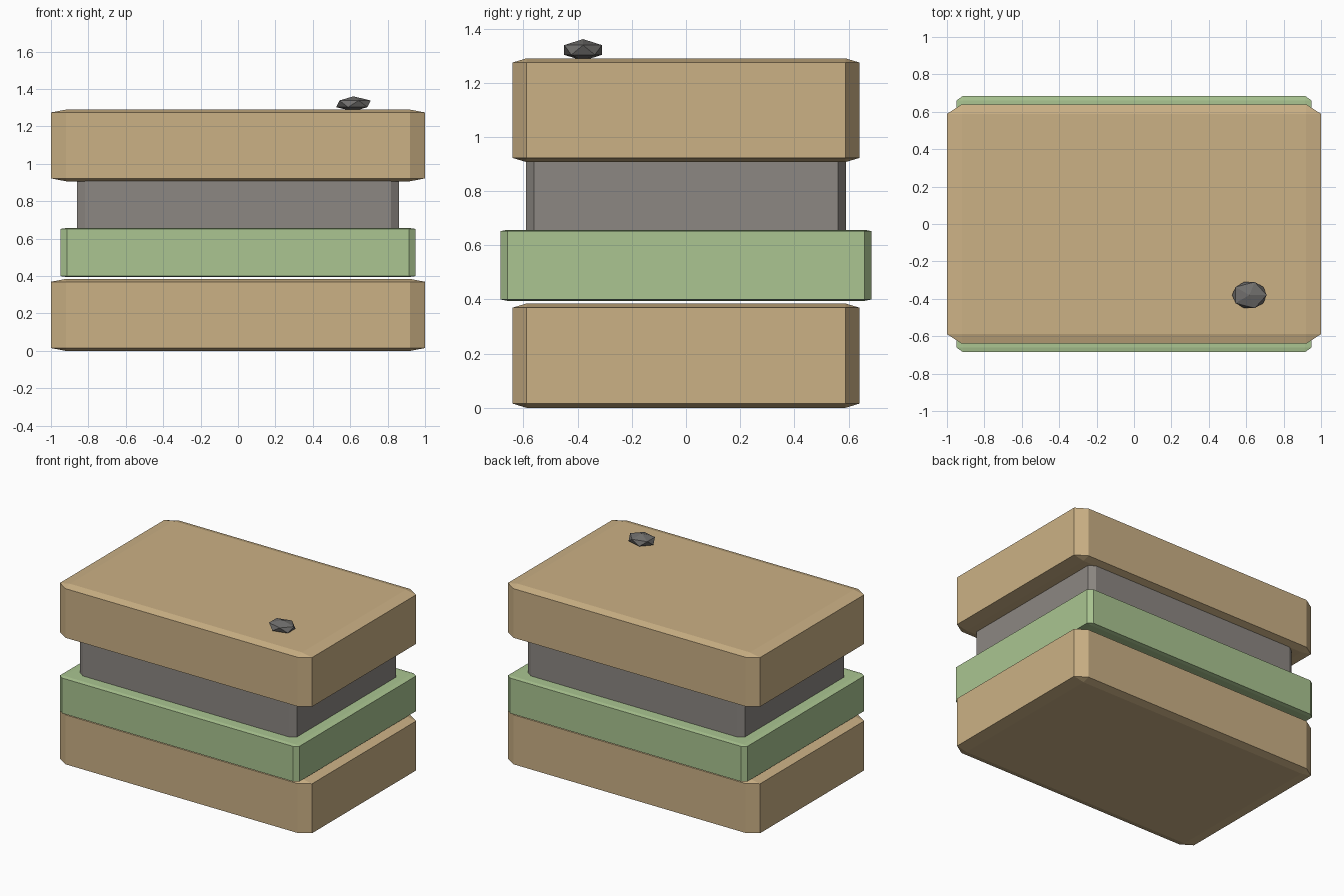
import bpy
import bmesh
from mathutils import Matrix

cube = bpy.data.objects.get("Cube")
if cube:
    bpy.data.objects.remove(cube, do_unlink=True)


def material(name, rgb):
    mat = bpy.data.materials.new(name)
    mat.use_nodes = True
    mat.diffuse_color = (*rgb, 1)
    mat.node_tree.nodes["Principled BSDF"].inputs["Base Color"].default_value = (*rgb, 1)
    return mat


def add_object(name, bm, mat):
    mesh = bpy.data.meshes.new(name)
    bm.to_mesh(mesh)
    bm.free()
    mesh.materials.append(mat)
    obj = bpy.data.objects.new(name, mesh)
    bpy.context.collection.objects.link(obj)
    return obj


def slab(name, width, depth, bottom, top, chamfer, mat):
    """Chamfered unit cube stretched to size, so the chamfer stretches too."""
    bm = bmesh.new()
    bmesh.ops.create_cube(bm, size=1)
    bmesh.ops.bevel(bm, geom=bm.edges[:], offset=chamfer, segments=1,
                    affect='EDGES', profile=0.5)
    bmesh.ops.scale(bm, vec=(width, depth, top - bottom), verts=bm.verts)
    obj = add_object(name, bm, mat)
    obj.location.z = (bottom + top) / 2
    return obj


bread = material("tan bread", (0.60, 0.44, 0.235))
green = material("leaf green", (0.405, 0.56, 0.285))
grey = material("warm grey", (0.265, 0.245, 0.225))
dark = material("dark grey", (0.16, 0.155, 0.15))

# Stacked layers
slab("bottom_bread", 2.0, 1.28, 0.0, 0.385, 0.04, bread)
slab("green_leaf", 1.9, 1.37, 0.395, 0.657, 0.0185, green)
slab("grey_filling", 1.72, 1.18, 0.648, 0.915, 0.025, grey)
slab("top_bread", 2.0, 1.28, 0.907, 1.29, 0.04, bread)

# Small faceted pebble resting on the top
bm = bmesh.new()
bmesh.ops.create_icosphere(bm, subdivisions=1, radius=1,
                           matrix=Matrix.Diagonal((0.103, 0.082, 0.04, 1)))
pebble = add_object("pebble", bm, dark)
pebble.location = (0.617, -0.38, 1.321)
